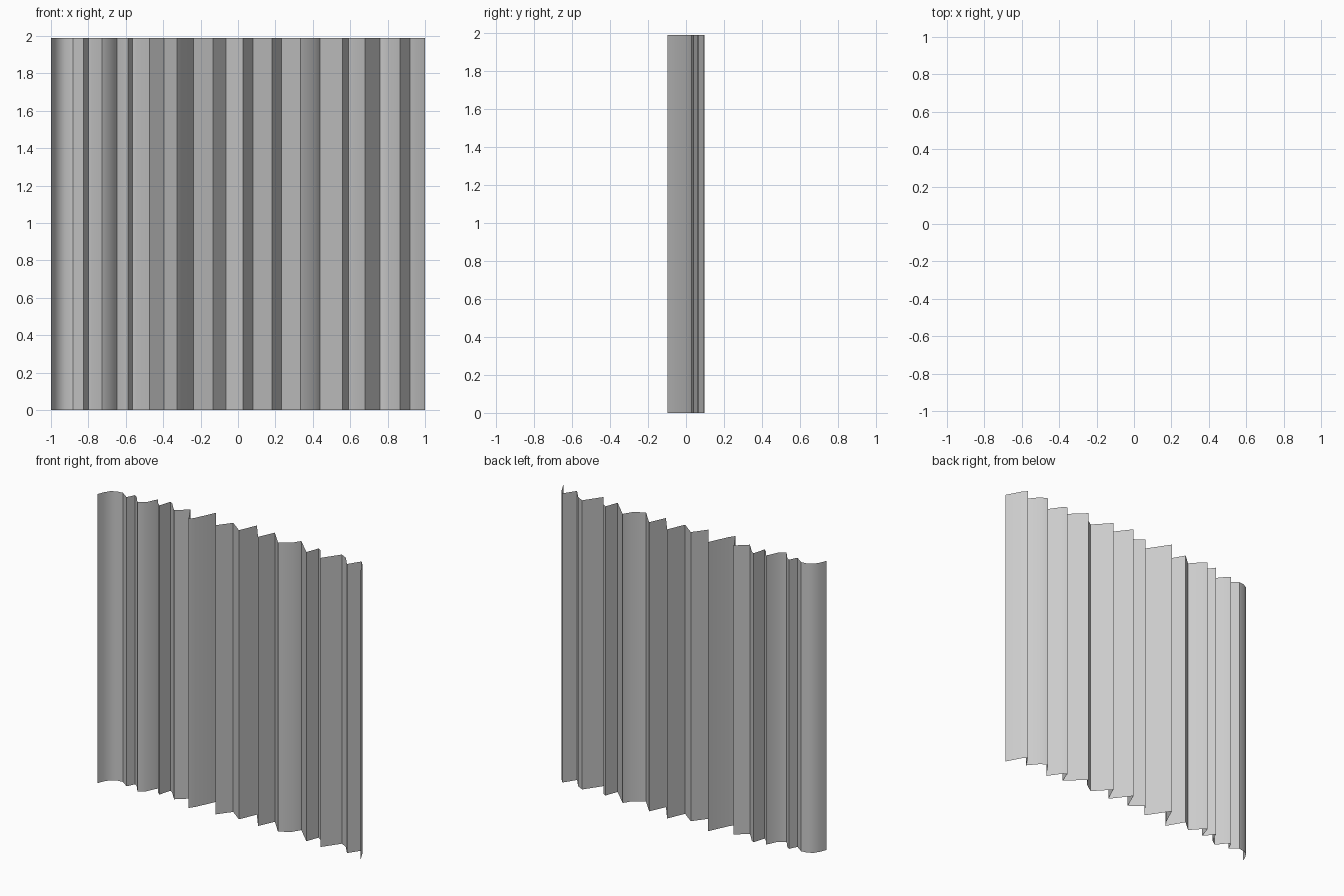
import bpy, bmesh

HEIGHT = 1.99

# Pleat profile seen from above (x, y), from left edge to right edge
PROFILE = [
    (-1.0, -0.098), (-0.985, -0.058), (-0.96, -0.018), (-0.925, 0.002), (-0.882, 0.008),
    (-0.826, -0.033), (-0.80, 0.022), (-0.775, 0.005), (-0.727, -0.055), (-0.684, -0.025),
    (-0.647, 0.053), (-0.61, 0.003), (-0.588, -0.015), (-0.563, 0.07), (-0.538, 0.053),
    (-0.473, -0.02), (-0.396, 0.047), (-0.326, -0.073), (-0.299, -0.035), (-0.237, 0.098),
    (-0.134, -0.055), (-0.064, 0.039), (0.028, -0.03), (0.08, 0.091), (0.182, -0.042),
    (0.232, 0.069), (0.333, -0.04), (0.406, 0.01), (0.438, 0.063), (0.558, -0.053),
    (0.590, 0.034), (0.615, 0.018), (0.679, -0.073), (0.76, 0.043), (0.807, 0.02),
    (0.866, -0.052), (0.920, 0.03), (0.947, 0.0), (1.0, -0.098),
]

# Thin pleated sheet: profile line extruded straight up
bm = bmesh.new()
verts = [bm.verts.new((x, y, 0)) for x, y in PROFILE]
edges = [bm.edges.new(pair) for pair in zip(verts, verts[1:])]
top = bmesh.ops.extrude_edge_only(bm, edges=edges)["geom"]
bmesh.ops.translate(bm, vec=(0, 0, HEIGHT),
                    verts=[g for g in top if isinstance(g, bmesh.types.BMVert)])
bmesh.ops.recalc_face_normals(bm, faces=bm.faces[:])
if bm.faces[:][0].normal.y > 0:
    bmesh.ops.reverse_faces(bm, faces=bm.faces[:])

mesh = bpy.data.meshes.new("pleated_curtain")
bm.to_mesh(mesh)
bm.free()
curtain = bpy.data.objects.new("pleated_curtain", mesh)
bpy.context.collection.objects.link(curtain)

# Soft curve at the left edge, crisp folds elsewhere
bpy.context.view_layer.objects.active = curtain
curtain.select_set(True)
bpy.ops.object.shade_smooth_by_angle(angle=0.55)
